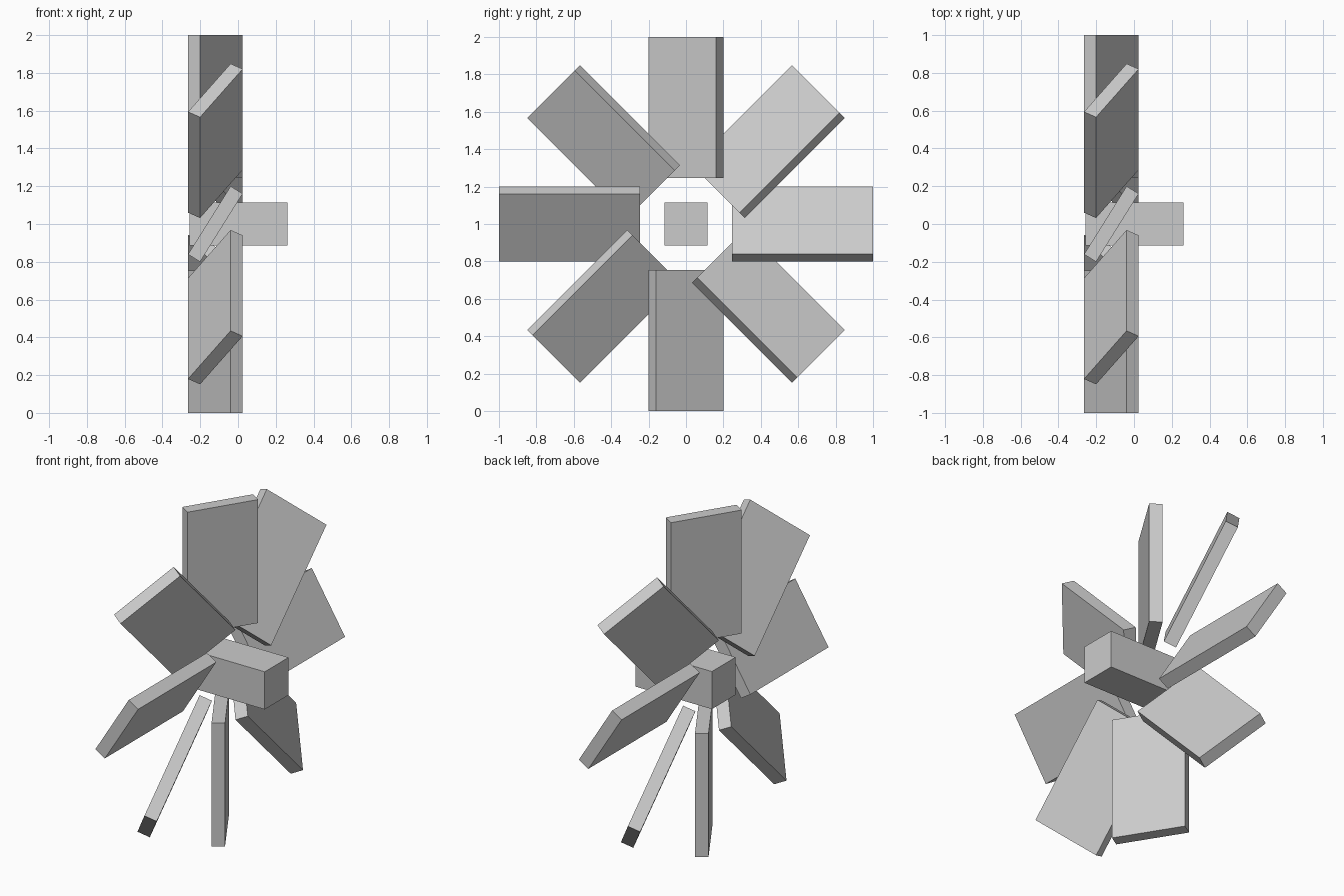
import bpy
from math import radians, pi
from mathutils import Matrix

if "Cube" in bpy.data.objects:
    bpy.data.objects.remove(bpy.data.objects["Cube"])

CENTRE = Matrix.Translation((0, 0, 1))


def box(name, size, matrix):
    """Box of the given size, placed by a matrix relative to the axle centre."""
    bpy.ops.mesh.primitive_cube_add(size=1)
    ob = bpy.context.object
    ob.name = name
    ob.data.transform(Matrix.Diagonal((*size, 1)))
    ob.matrix_world = CENTRE @ matrix
    return ob


# Square axle along x
box("axle", (0.517, 0.23, 0.23), Matrix.Translation((0.003, 0, 0)))

# Eight flat blades, pitched about their own radial axis
R_IN, R_OUT, COUNT = 0.245, 1.0, 8
for i in range(COUNT):
    place = (Matrix.Rotation(i * 2 * pi / COUNT, 4, 'X')
             @ Matrix.Translation((-0.12, 0, (R_IN + R_OUT) / 2))
             @ Matrix.Rotation(radians(58), 4, 'Z'))
    box(f"blade_{i + 1}", (0.425, 0.075, R_OUT - R_IN), place)
